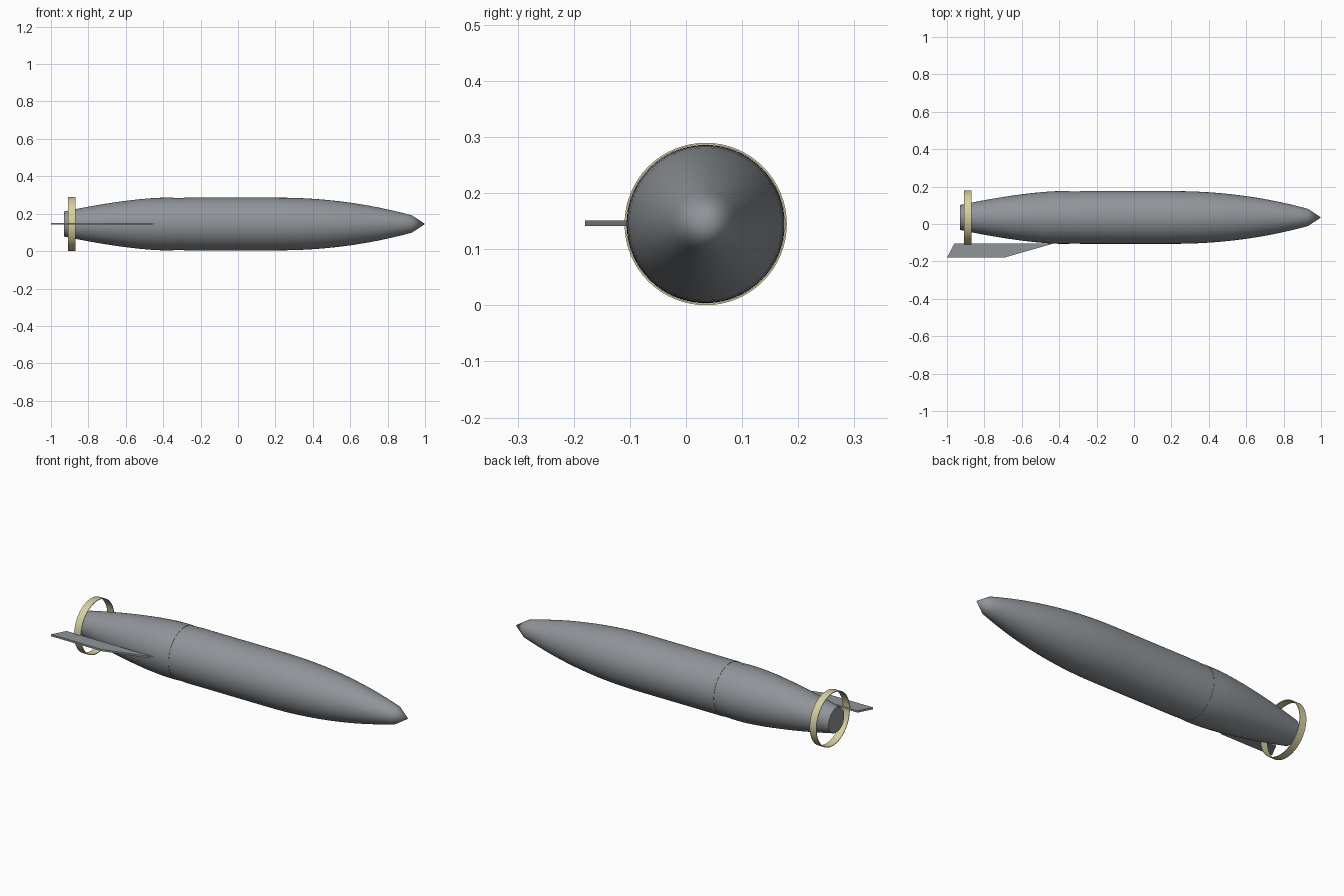
import bpy, bmesh, math

if "Cube" in bpy.data.objects:
    bpy.data.objects.remove(bpy.data.objects["Cube"])

AXIS_Y, AXIS_Z = 0.035, 0.145
SEGMENTS = 64


def material(name, rgb):
    m = bpy.data.materials.new(name)
    m.diffuse_color = (*rgb, 1)
    m.use_nodes = True
    m.node_tree.nodes["Principled BSDF"].inputs["Base Color"].default_value = m.diffuse_color
    return m


grey = material("steel grey", (0.28, 0.30, 0.32))
khaki = material("pale khaki", (0.68, 0.63, 0.36))


def finish(name, bm, mat, smooth=True):
    bmesh.ops.remove_doubles(bm, verts=bm.verts, dist=1e-5)
    bmesh.ops.recalc_face_normals(bm, faces=bm.faces)
    mesh = bpy.data.meshes.new(name)
    bm.to_mesh(mesh)
    bm.free()
    mesh.materials.append(mat)
    ob = bpy.data.objects.new(name, mesh)
    bpy.context.collection.objects.link(ob)
    if smooth:
        bpy.ops.object.select_all(action='DESELECT')
        ob.select_set(True)
        bpy.context.view_layer.objects.active = ob
        bpy.ops.object.shade_smooth_by_angle(angle=math.radians(35))
    return ob


def lathe(name, profile, mat, closed=False):
    """Spin (x, radius) points around the long axis."""
    bm = bmesh.new()
    verts = [bm.verts.new((x, AXIS_Y, AXIS_Z + r)) for x, r in profile]
    pairs = list(zip(verts, verts[1:]))
    if closed:
        pairs.append((verts[-1], verts[0]))
    edges = [bm.edges.new(p) for p in pairs]
    bmesh.ops.spin(bm, geom=verts + edges, cent=(0, AXIS_Y, AXIS_Z),
                   axis=(1, 0, 0), angle=math.tau, steps=SEGMENTS)
    return finish(name, bm, mat)


# Hull: flat tail, curved boat tail, shallow band groove, ogive nose, pointed cap
R = 0.141
tail = [(-0.40 - 0.53 * t, R - 0.074 * t ** 1.5) for t in [i / 12 for i in range(12, -1, -1)]]
groove = [(-0.345, R), (-0.345, R - 0.0015), (-0.29, R - 0.0015), (-0.29, R)]
nose = [(0.2 + 0.73 * t, R - 0.095 * t ** 2.1) for t in [i / 16 for i in range(17)]]
lathe("hull", [(-0.93, 0)] + tail + groove + nose + [(1.0, 0)], grey)

# Thin ring around the tail
lathe("tail_ring", [(-0.91, 0.1415), (-0.91, 0.1447), (-0.87, 0.1447), (-0.87, 0.1415)],
      khaki, closed=True)

# Swept side fin
bm = bmesh.new()
outline = [(-1.0, -0.18), (-0.695, -0.18), (-0.43, -0.104), (-0.96, -0.104)]
face = bm.faces.new([bm.verts.new((x, y, AXIS_Z - 0.004)) for x, y in outline])
top = bmesh.ops.extrude_face_region(bm, geom=[face])["geom"]
bmesh.ops.translate(bm, vec=(0, 0, 0.01),
                    verts=[v for v in top if isinstance(v, bmesh.types.BMVert)])
finish("side_fin", bm, grey, smooth=False)
